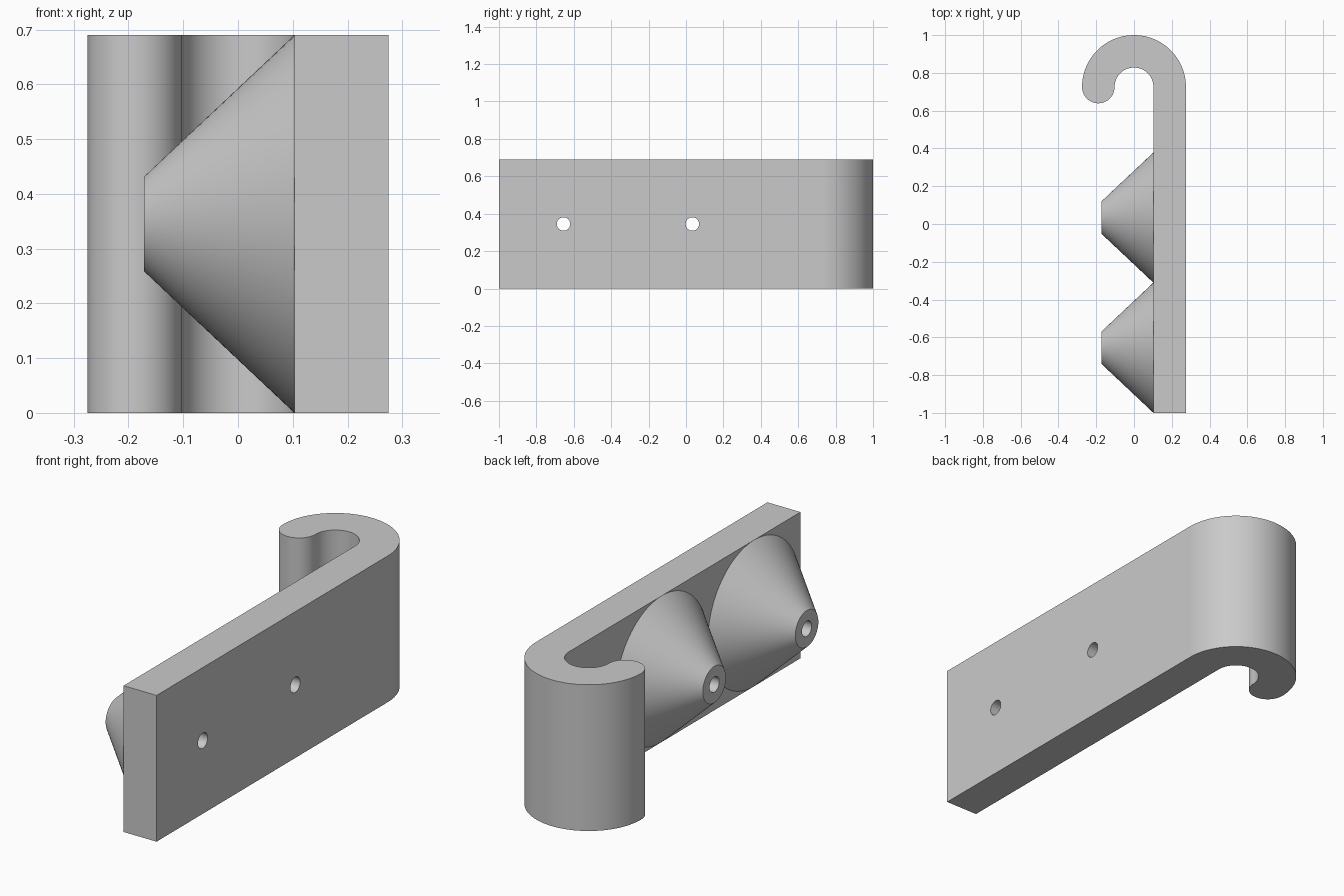
import bpy, bmesh, math
from mathutils import Matrix, Vector

cube = bpy.data.objects.get("Cube")
if cube:
    bpy.data.objects.remove(cube, do_unlink=True)

HEIGHT = 0.69
OUTER, INNER = 0.275, 0.103      # hook radii, also the plate's two faces
BEND_Y = 1 - OUTER               # centre of the hook bend
TIP_X, TIP_R = -0.172, 0.086     # narrow end of the cones
HOLE_R = 0.036
CONE_Y = (-0.655, 0.034)
SEG = 96

grey = bpy.data.materials.new("light grey")
grey.use_nodes = True
colour = (0.59, 0.59, 0.59, 1)
grey.diffuse_color = colour
grey.node_tree.nodes["Principled BSDF"].inputs["Base Color"].default_value = colour


def make_object(name, bm):
    bmesh.ops.recalc_face_normals(bm, faces=bm.faces)
    mesh = bpy.data.meshes.new(name)
    bm.to_mesh(mesh)
    bm.free()
    mesh.materials.append(grey)
    obj = bpy.data.objects.new(name, mesh)
    bpy.context.collection.objects.link(obj)
    return obj


def smooth(obj):
    bpy.ops.object.select_all(action="DESELECT")
    obj.select_set(True)
    bpy.context.view_layer.objects.active = obj
    bpy.ops.object.shade_smooth_by_angle(angle=math.radians(30))


def arc(cx, cy, radius, start, end, steps):
    angles = [math.radians(start + (end - start) * i / steps) for i in range(steps + 1)]
    return [(cx + radius * math.cos(a), cy + radius * math.sin(a)) for a in angles]


# Plate with hook: outline extruded upward
cap_x = -(OUTER + INNER) / 2
outline = [(INNER, -1), (OUTER, -1)]
outline += arc(0, BEND_Y, OUTER, 0, 180, 64)
outline += arc(cap_x, BEND_Y, TIP_R, 180, 360, 40)[1:-1]
outline += arc(0, BEND_Y, INNER, 180, 0, 48)
bm = bmesh.new()
face = bm.faces.new([bm.verts.new((x, y, 0)) for x, y in outline])
top = bmesh.ops.extrude_face_region(bm, geom=[face])["geom"]
bmesh.ops.translate(bm, vec=(0, 0, HEIGHT),
                    verts=[v for v in top if isinstance(v, bmesh.types.BMVert)])
plate = make_object("hook_plate", bm)

# Screw holes through the plate
bm = bmesh.new()
for y in CONE_Y:
    place = Matrix.Translation((0.19, y, HEIGHT / 2)) @ Matrix.Rotation(math.pi / 2, 4, "Y")
    bmesh.ops.create_cone(bm, cap_ends=True, segments=48, radius1=HOLE_R,
                          radius2=HOLE_R, depth=0.4, matrix=place)
cutter = make_object("hole_cutter", bm)
cutter.hide_render = True
cut = plate.modifiers.new("holes", "BOOLEAN")
cut.object = cutter
cut.operation = "DIFFERENCE"
cut.solver = "EXACT"
bpy.context.view_layer.objects.active = plate
bpy.ops.object.modifier_apply(modifier=cut.name)
bpy.data.objects.remove(cutter, do_unlink=True)
smooth(plate)

# Hollow cones: revolved slope, tip ring and bore
for name, y in zip(("front_cone", "rear_cone"), CONE_Y):
    bm = bmesh.new()
    centre = Vector((0, y, HEIGHT / 2))
    profile = [(INNER, HEIGHT / 2), (TIP_X, TIP_R), (TIP_X, HOLE_R), (INNER, HOLE_R)]
    verts = [bm.verts.new(centre + Vector((x, 0, r))) for x, r in profile]
    edges = [bm.edges.new(pair) for pair in zip(verts, verts[1:])]
    bmesh.ops.spin(bm, geom=verts + edges, cent=centre, axis=(1, 0, 0),
                   angle=math.tau, steps=SEG, use_merge=True)
    bmesh.ops.remove_doubles(bm, verts=bm.verts, dist=0.0001)
    cone = make_object(name, bm)
    # An open base needs its outward direction checked on the slope
    slope = max(cone.data.polygons, key=lambda p: p.area)
    if slope.normal.dot(slope.center - centre) < 0:
        cone.data.flip_normals()
    smooth(cone)
